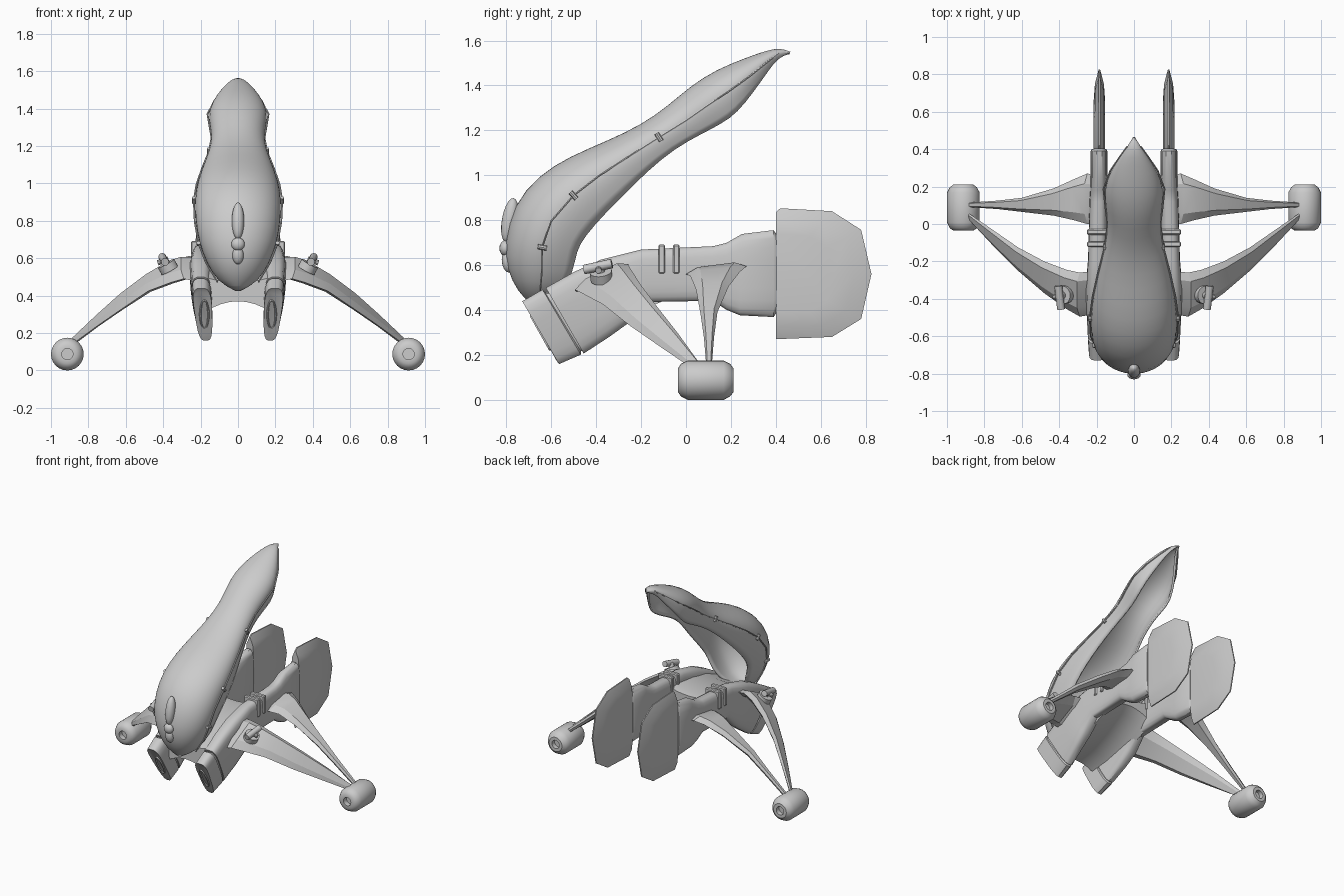
import bpy, bmesh, math
from mathutils import Vector, Matrix

if "Cube" in bpy.data.objects:
    bpy.data.objects.remove(bpy.data.objects["Cube"])

grey = bpy.data.materials.new("hull_grey")
grey.diffuse_color = (0.6, 0.6, 0.6, 1)
grey.use_nodes = True
grey.node_tree.nodes["Principled BSDF"].inputs["Base Color"].default_value = grey.diffuse_color


def finish(name, bm, mirror=False, angle=35, recalc=True):
    if recalc:
        bmesh.ops.recalc_face_normals(bm, faces=bm.faces)
    me = bpy.data.meshes.new(name)
    bm.to_mesh(me)
    bm.free()
    me.materials.append(grey)
    me.shade_smooth()
    me.set_sharp_from_angle(angle=math.radians(angle))
    ob = bpy.data.objects.new(name, me)
    bpy.context.collection.objects.link(ob)
    if mirror:
        ob.modifiers.new("mirror", 'MIRROR')
    return ob


def loft(bm, rings, closed=True, caps=True):
    vs = [[bm.verts.new(p) for p in r] for r in rings]
    n = len(rings[0])
    for a, b in zip(vs, vs[1:]):
        for j in range(n if closed else n - 1):
            k = (j + 1) % n
            bm.faces.new((a[j], a[k], b[k], b[j]))
    if caps:
        bm.faces.new(vs[0][::-1])
        bm.faces.new(vs[-1])
    return vs


def tube(bm, p, q, r, seg=12):
    p, q = Vector(p), Vector(q)
    d = q - p
    m = Matrix.Translation((p + q) / 2) @ d.to_track_quat('Z', 'Y').to_matrix().to_4x4()
    bmesh.ops.create_cone(bm, cap_ends=True, segments=seg, radius1=r, radius2=r,
                          depth=d.length, matrix=m)


def ball(bm, c, s, tilt=0):
    m = Matrix.Translation(c) @ Matrix.Rotation(tilt, 4, 'X') @ Matrix.Diagonal((*s, 1))
    bmesh.ops.create_uvsphere(bm, u_segments=16, v_segments=10, radius=1, matrix=m)


# Raised shell: top (y, z), rim (y, z), half width
SHELL = [
    (-.69, .425, -.63, .43, .02), (-.75, .48, -.56, .47, .11), (-.80, .58, -.50, .57, .17),
    (-.81, .70, -.49, .66, .21), (-.77, .87, -.45, .73, .23), (-.66, 1.0, -.36, .83, .235),
    (-.52, 1.085, -.27, .92, .22), (-.35, 1.155, -.17, 1.02, .19), (-.20, 1.225, -.05, 1.12, .155),
    (-.08, 1.31, .07, 1.185, .14), (.02, 1.40, .16, 1.23, .152), (.14, 1.475, .23, 1.28, .162),
    (.27, 1.525, .30, 1.37, .125), (.36, 1.557, .36, 1.455, .075), (.42, 1.568, .41, 1.525, .035),
    (.465, 1.55, .46, 1.54, .006)]
CREASE = 0.53
rings, seam = [], []
for ty, tz, ry, rz, w in SHELL:
    T, R = Vector((0, ty, tz)), Vector((0, ry, rz))
    half = []
    for i in range(7):
        a = math.pi / 2 * i / 6
        half.append((T.lerp(R, CREASE * (1 - math.cos(a))), w * math.sin(a)))
    half += [(T.lerp(R, .75), w * .95), (R, w * .80)]
    ring = [(-x, p.y, p.z) for p, x in half[:0:-1]] + [(x, p.y, p.z) for p, x in half]
    rings.append(ring)
    c = T.lerp(R, CREASE)
    seam.append(Vector((w + .001, c.y, c.z)))
bm = bmesh.new()
loft(bm, rings, closed=False, caps=False)
shell = finish("raised_shell", bm, angle=50, recalc=False)
sub = shell.modifiers.new("smooth", 'SUBSURF')
sub.levels = sub.render_levels = 1
sol = shell.modifiers.new("thickness", 'SOLIDIFY')
sol.thickness, sol.offset = .014, -1

# Seam bead along the widest line of the shell, with three clips
bm = bmesh.new()
loft(bm, [[p + Vector((.005 * math.cos(a), .005 * math.sin(a) * -.6, .005 * math.sin(a) * .8))
           for a in (k * math.pi / 3 for k in range(6))] for p in seam[1:-1]])
finish("shell_seam", bm, True)
bm = bmesh.new()
for i in (3, 5, 8):
    d = (seam[i + 1] - seam[i - 1]).normalized()
    side = d.cross(Vector((1, 0, 0))).normalized()
    tube(bm, seam[i] - side * .02, seam[i] + side * .02, .011, 8)
finish("seam_clips", bm, True)

# Ornament on the front of the shell
bm = bmesh.new()
ball(bm, (0, -.785, .80), (.033, .035, .10), math.radians(-10))
ball(bm, (0, -.805, .675), (.036, .026, .035))
ball(bm, (0, -.795, .615), (.030, .025, .048), math.radians(8))
finish("front_crest", bm)


# Side bodies: top (y, z), bottom (y, z), top centre x / half width, bottom centre x / half width
def body_ring(ty, tz, by, bz, tx, tw, bx, bw):
    out = []
    for k in range(20):
        a = 2 * math.pi * (k + .5) / 20
        c, s = math.cos(a), math.sin(a)
        u = math.copysign(abs(c) ** .6, c)
        t = (math.copysign(abs(s) ** .6, s) + 1) / 2
        out.append((bx + (tx - bx) * t + u * (bw + (tw - bw) * t),
                    by + (ty - by) * t, bz + (tz - bz) * t))
    return out


BODY = [(-.625, .50, -.455, .205, .20, .058, .178, .043), (-.50, .57, -.34, .28, .20, .062, .19, .05),
        (-.38, .625, -.25, .345, .20, .064, .195, .055), (-.20, .67, -.165, .435, .195, .054, .19, .05),
        (.12, .685, .12, .44, .19, .048, .19, .048), (.18, .70, .18, .40, .188, .046, .188, .046),
        (.25, .74, .24, .375, .187, .045, .187, .045), (.39, .757, .39, .367, .187, .045, .187, .045),
        (.402, .74, .402, .385, .187, .038, .187, .038)]
bm = bmesh.new()
loft(bm, [body_ring(*s) for s in BODY])
finish("side_body", bm, True)

# Front caps separated by a groove
CAP = [(-.715, .425, -.58, .18, .195, .042, .172, .026), (-.73, .44, -.565, .158, .197, .055, .172, .038),
       (-.64, .492, -.468, .20, .20, .058, .177, .043), (-.63, .482, -.468, .215, .20, .05, .177, .036),
       (-.60, .482, -.45, .225, .20, .05, .177, .036)]
bm = bmesh.new()
loft(bm, [body_ring(*s) for s in CAP])
finish("front_cap", bm, True)

# Oval rim on each front cap
n = Vector((0, -.87, -.49))
up = Vector((0, -.49, .87))
bm = bmesh.new()
oval = []
for k in range(21):
    a = 2 * math.pi * k / 20
    out = Vector((math.cos(a), 0, 0)) + up * math.sin(a)
    base = Vector((.18, -.645, .30)) + Vector((.022 * math.cos(a), 0, 0)) + up * .085 * math.sin(a)
    oval.append([base + out * .006 * math.cos(b) + n * .010 * math.sin(b)
                 for b in (j * math.pi / 3 for j in range(6))])
loft(bm, oval, caps=False)
bmesh.ops.remove_doubles(bm, verts=bm.verts, dist=1e-5)
finish("cap_rim", bm, True)

# Arched deck joining the side bodies
bm = bmesh.new()
deck = []
for y, t, b in [(-.60, .47, .37), (-.45, .54, .385), (-.28, .58, .43), (-.10, .60, .50), (-.04, .59, .54)]:
    xs = [-.18 + .36 * i / 8 for i in range(9)]
    q = [(x / .18) ** 2 for x in xs]
    deck.append([(x, y, t + .03 * k) for x, k in zip(xs, q)] +
                [(x, y, b - .06 * k) for x, k in zip(xs[::-1], q)])
loft(bm, deck)
finish("centre_deck", bm)

# Tail fins: flat octagons swelling to a thick middle
FIN = [(.40, .835), (.42, .853), (.65, .84), (.78, .757), (.826, .56), (.78, .36), (.65, .28), (.40, .27)]


def fin_ring(x, s):
    return [(.185 + x, .40 + (y - .40) * s, .56 + (z - .56) * s) for y, z in FIN]


bm = bmesh.new()
loft(bm, [fin_ring(-.031, .6), fin_ring(-.024, .82), fin_ring(-.004, 1), fin_ring(.004, 1),
          fin_ring(.024, .82), fin_ring(.031, .6)])
finish("tail_fin", bm, True)

# Straps over the side bodies
bm = bmesh.new()
for y in (-.108, -.043):
    m = Matrix.Translation((.192, y, .627)) @ Matrix.Diagonal((.118, .03, .13, 1))
    bmesh.ops.create_cube(bm, size=1, matrix=m)
bmesh.ops.bevel(bm, geom=bm.edges[:], offset=.006, segments=1, affect='EDGES')
finish("body_straps", bm, True)

# Swept struts: x, front edge (y, z), back edge (y, z), half thickness
FRONT = [(.20, -.48, .47, -.25, .60, .03), (.29, -.495, .49, -.26, .605, .03), (.36, -.455, .47, -.245, .58, .03),
         (.48, -.37, .425, -.20, .51, .025), (.62, -.25, .33, -.125, .41, .02),
         (.75, -.12, .24, -.035, .295, .015), (.88, .02, .145, .055, .17, .012)]
BACK = [(.19, .0, .55, .26, .585, .03), (.25, .0, .56, .27, .595, .028), (.32, .02, .55, .24, .57, .027),
        (.43, .045, .49, .19, .505, .025), (.60, .065, .38, .14, .39, .02),
        (.73, .08, .275, .125, .28, .016), (.88, .09, .155, .115, .155, .013)]


def strut_ring(x, ay, az, by, bz, th):
    A, B = Vector((x, ay, az)), Vector((x, by, bz))
    o = Vector((.5, 0, .86)) * th
    return [A, A.lerp(B, .2) + o, A.lerp(B, .8) + o, B, A.lerp(B, .8) - o, A.lerp(B, .2) - o]


for name, table in (("front_strut", FRONT), ("back_strut", BACK)):
    bm = bmesh.new()
    loft(bm, [strut_ring(*s) for s in table])
    finish(name, bm, True, 22)

# End pods with recessed ends
POD = [(.0, .001), (.0, .03), (-.036, .03), (-.036, .052), (-.022, .073), (.008, .0875), (.168, .0875),
       (.196, .073), (.212, .052), (.212, .03), (.18, .03), (.18, .001)]
bm = bmesh.new()
loft(bm, [[(.9125 + r * math.cos(a), y, .0875 + r * math.sin(a))
           for a in (k * math.pi / 12 for k in range(24))] for y, r in POD])
finish("end_pod", bm, True)

# Small turrets on the front struts
bm = bmesh.new()
tube(bm, (.365, -.375, .535), (.385, -.38, .572), .05, 16)
tube(bm, (.38, -.38, .565), (.395, -.385, .60), .02)
tube(bm, (.39, -.455, .580), (.405, -.33, .607), .021)
tube(bm, (.39, -.39, .59), (.43, -.39, .575), .014, 10)
finish("strut_turret", bm, True)
